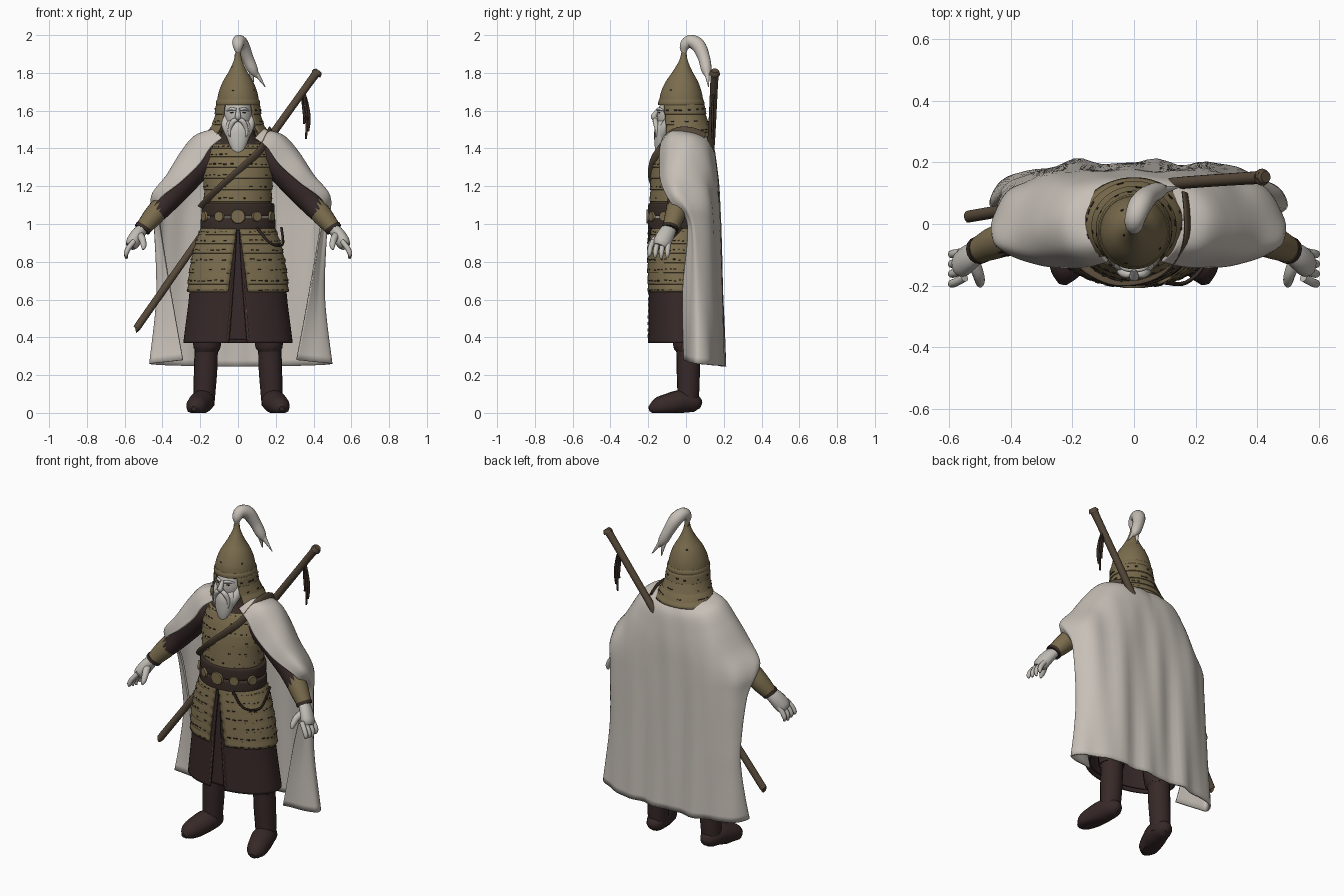
import bpy, bmesh, math, random
from mathutils import Vector

random.seed(4)
cube = bpy.data.objects.get("Cube")
if cube:
    bpy.data.objects.remove(cube, do_unlink=True)


def material(name, *color):
    mat = bpy.data.materials.new(name)
    mat.diffuse_color = (*color, 1)
    mat.use_nodes = True
    shader = mat.node_tree.nodes["Principled BSDF"]
    shader.inputs["Base Color"].default_value = (*color, 1)
    shader.inputs["Roughness"].default_value = 0.8
    return mat


cloth = material("pale cloth", .57, .525, .475)
skin = material("pale skin", .52, .50, .46)
hair = material("white hair", .56, .54, .50)
bronze = material("olive bronze", .195, .15, .075)
robe = material("dark robe", .038, .022, .021)
leather = material("dark leather", .04, .026, .02)
wood = material("brown wood", .095, .067, .042)


def at(keys, t):
    """Smooth curve through tuples of any length, t from 0 to 1."""
    last = len(keys) - 1
    i = min(int(t * last), last - 1)
    f = t * last - i
    a, b, c, d = (keys[max(0, min(last, i + k))] for k in (-1, 0, 1, 2))
    return [q + f / 2 * (r - p + f * (2*p - 5*q + 4*r - s + f * (3*(q - r) + s - p)))
            for p, q, r, s in zip(a, b, c, d)]


def finish(name, bm, mat, thick=0):
    bmesh.ops.recalc_face_normals(bm, faces=bm.faces)
    mesh = bpy.data.meshes.new(name)
    bm.to_mesh(mesh)
    bm.free()
    mesh.materials.append(mat)
    mesh.shade_smooth()
    mesh.set_sharp_from_angle(angle=math.radians(45))
    obj = bpy.data.objects.new(name, mesh)
    bpy.context.collection.objects.link(obj)
    if thick:
        mod = obj.modifiers.new("thickness", 'SOLIDIFY')
        mod.thickness, mod.offset = thick, 0


def grid(name, rows, mat, closed=True, caps=True, thick=0):
    bm = bmesh.new()
    verts = [[bm.verts.new(p) for p in row] for row in rows]
    n = len(rows[0])
    for top, low in zip(verts, verts[1:]):
        for i in range(n if closed else n - 1):
            j = (i + 1) % n
            bm.faces.new((top[i], top[j], low[j], low[i]))
    if caps:
        bm.faces.new(verts[0])
        bm.faces.new(verts[-1])
    finish(name, bm, mat, thick)


def tube(name, keys, mat, flat=1, sides=14, steps=5):
    """Sweep a round or flattened section along (x, y, z, radius) keys."""
    count = steps * (len(keys) - 1)
    path = [at(keys, i / count) for i in range(count + 1)]
    pts = [Vector(p[:3]) for p in path]
    normal, rows = Vector((1, .01, .02)), []
    for i, p in enumerate(pts):
        t = (pts[min(i + 1, count)] - pts[max(i - 1, 0)]).normalized()
        normal = (normal - t * normal.dot(t)).normalized()
        side, r = t.cross(normal), max(path[i][3], .001)
        ring = []
        for k in range(sides):
            a = math.tau * k / sides
            q = p + normal * r * math.cos(a) + side * r * flat * math.sin(a)
            ring.append((q.x, q.y, max(q.z, 0)))
        rows.append(ring)
    grid(name, rows, mat)


def around(key, a, grow=0):
    z, rx, ry, cy = key
    return ((rx + grow) * math.sin(a), cy - (ry + grow) * math.cos(a), z)


def shell(name, keys, mat, gap=(0, 0), rows=0, thick=0, seg=56, caps=False):
    """Elliptic shell from (z, rx, ry, cy) keys; gap opens the front; rows overlap."""
    if rows:
        levels = [((r + f) / rows, .005 * f) for r in range(rows) for f in (0, .5, .96)]
    else:
        levels = [(i / 24, 0) for i in range(25)]
    closed = not any(gap)
    rings = []
    for t, grow in levels:
        g = gap[0] + (gap[1] - gap[0]) * t
        n = seg if closed else seg + 1
        rings.append([around(at(keys, t), g + (math.tau - 2*g) * i / seg, grow) for i in range(n)])
    grid(name, rings, mat, closed, caps, thick)


def lacing(name, keys, rows, count, gap, lift, chance):
    """Small irregular dark stitches laid on the overlapping rows."""
    bm = bmesh.new()
    for r in range(rows):
        for k in range(count):
            if random.random() > chance:
                continue
            a = gap + (math.tau - 2*gap) * (k + random.uniform(.4, .6)) / count
            w, h = random.uniform(.2, .6) * math.pi / count, .05 / rows
            t = (r + random.uniform(.62, .74)) / rows
            quad = [around(at(keys, t + v * h), a + u * w, lift) for u, v in
                    ((-1, -1), (1, -1), (1, 1), (-1, 1))]
            bm.faces.new([bm.verts.new(p) for p in quad])
    finish(name, bm, leather, .002)


def ball(name, centre, size, mat):
    bm = bmesh.new()
    bmesh.ops.create_uvsphere(bm, u_segments=24, v_segments=16, radius=1)
    for v in bm.verts:
        v.co = Vector(centre) + Vector(a * b for a, b in zip(v.co, size))
    finish(name, bm, mat)


# Torso armour, collar and belt
chest = [(1.45, .10, .08, -.03), (1.40, .155, .115, -.035), (1.30, .185, .14, -.04),
         (1.18, .178, .143, -.045), (1.07, .175, .145, -.045)]
shell("chest_armour", chest, bronze, rows=8, caps=True)
lacing("chest_lacing", chest, 8, 34, .1, .006, .75)
shell("collar", [(1.50, .085, .08, -.03), (1.46, .10, .09, -.03), (1.42, .14, .112, -.03)],
      leather, caps=True)
for z, size in ((1.075, .193), (1.00, .197)):
    shell("belt_band", [(z + .035, size - .01, .148, -.045), (z + .025, size, .155, -.045),
                        (z - .025, size, .155, -.045), (z - .035, size - .01, .148, -.045)],
          leather, caps=True)
for a in (-1.1, -.52, 0, .52, 1.1):
    x, y, z = around((1.04, .195, .15, -.045), a)
    r = .04 if a == 0 else .028
    tube("belt_plate", [(x, y, z, r), (x*1.06, y - .013*math.cos(a), z, r*.9)], bronze, sides=20, steps=1)
tube("belt_cord", [(.10, -.19, .98, .007), (.17, -.19, .90, .007), (.235, -.12, .89, .007),
                   (.23, -.02, .98, .007)], leather, sides=8)

# Armour skirt and robe beneath, both split in front
skirt = [(.98, .19, .148, -.045), (.88, .225, .153, -.045), (.76, .25, .156, -.043),
         (.64, .262, .158, -.04)]
shell("armour_skirt", skirt, bronze, gap=(.03, .2), rows=7, thick=.01)
lacing("skirt_lacing", skirt, 7, 40, .24, .0105, .75)
coat = [(.98, .165, .135, -.04), (.75, .235, .148, -.042), (.55, .262, .158, -.036),
        (.37, .285, .168, -.03)]
shell("robe_skirt", coat, robe, gap=(.03, .17), thick=.01)
shell("inner_robe", [(z + .015, rx - .018, ry - .018, cy) for z, rx, ry, cy in coat], robe, thick=.006)
for s in (-1, 1):
    for k in range(9):
        x, y, z = around(at(coat, .45 + k * .055), s * (.12 + .0085 * k), .006)
        tube("robe_trim", [(x, y, z, .005), (x, y, z - .016, .005)], bronze, sides=6, steps=1)

# Limbs and face details, mirrored
for s, side in ((1, "left"), (-1, "right")):
    def limb(part, keys, mat, flat=1, sides=14):
        tube(side + "_" + part, [(s * x, y, z, r) for x, y, z, r in keys], mat, flat, sides)

    limb("sleeve", [(.10, -.035, 1.36, .068), (.20, -.035, 1.315, .077), (.30, -.033, 1.21, .071),
                    (.37, -.035, 1.13, .064), (.43, -.055, 1.06, .054)], robe)
    limb("bracer", [(.40, -.043, 1.10, .056), (.45, -.06, 1.04, .054), (.505, -.085, .975, .042)], bronze)
    limb("cuff", [(.498, -.083, .985, .046), (.508, -.087, .97, .045)], leather)
    limb("palm", [(.50, -.083, .98, .028), (.53, -.105, .945, .035), (.558, -.128, .90, .036),
                  (.570, -.137, .88, .025)], skin, 1.3)
    for k in range(4):
        y = -.090 - .028 * k
        limb("finger", [(.55, y, .91, .014), (.578, y - .006 - .003*k, .875, .014),
                        (.592, y - .008 - .004*k, .845, .013),
                        (.590, y - .010 - .004*k, .815 + .007*abs(k - 1), .006)], skin, sides=10)
    limb("thumb", [(.525, -.115, .945, .022), (.507, -.16, .92, .019), (.500, -.19, .885, .015),
                   (.503, -.20, .865, .006)], skin, sides=10)
    limb("boot_leg", [(.155, 0, .50, .08), (.165, .005, .36, .074), (.168, .01, .34, .063),
                      (.172, .012, .22, .062), (.178, .012, .10, .058), (.18, .008, .04, .055)], robe)
    limb("boot_foot", [(.172, .078, .04, .02), (.177, .05, .05, .048), (.188, -.02, .06, .064),
                       (.208, -.09, .045, .062), (.224, -.155, .03, .05), (.232, -.195, .022, .014)],
         robe, .95)
    limb("boot_top", [(.168, .008, .36, .068), (.17, .008, .335, .066)], leather)
    limb("brow", [(.010, -.150, 1.605, .007), (.034, -.142, 1.610, .008), (.058, -.118, 1.60, .004)], hair)
    limb("moustache", [(.004, -.163, 1.553, .011), (.028, -.162, 1.54, .014), (.045, -.155, 1.50, .010),
                       (.044, -.160, 1.46, .003)], hair)
    limb("side_whisker", [(.068, -.08, 1.59, .012), (.064, -.095, 1.54, .026), (.048, -.12, 1.49, .026),
                          (.022, -.14, 1.42, .012)], hair)
    ball(side + "_eye", (s * .030, -.140, 1.590), (.012, .007, .004), leather)

# Head and beard
ball("head", (0, -.055, 1.57), (.080, .098, .115), skin)
tube("nose", [(0, -.145, 1.61, .009), (0, -.162, 1.585, .013), (0, -.170, 1.566, .016),
              (0, -.150, 1.556, .010)], skin)
tube("beard", [(0, -.10, 1.545, .058), (0, -.122, 1.51, .070), (0, -.133, 1.46, .060),
               (0, -.143, 1.40, .036), (0, -.148, 1.345, .003)], hair, .6, 20)

# Helmet with rim, neck guard and plume
helmet = [(1.93, .008, .008, -.01), (1.87, .018, .018, -.013), (1.81, .044, .047, -.018),
          (1.75, .079, .084, -.022), (1.69, .101, .107, -.025), (1.63, .110, .115, -.025)]
shell("helmet", helmet, bronze, thick=.006)
lacing("helmet_marks", helmet, 5, 16, .1, .0045, .15)
shell("helmet_rim", [(1.658, .109, .114, -.025), (1.645, .114, .119, -.025),
                     (1.631, .114, .119, -.025)], bronze, thick=.006)
guard = [(1.645, .108, .113, -.025), (1.56, .118, .118, -.015), (1.50, .143, .128, -.003),
         (1.452, .174, .142, 0)]
shell("neck_guard", guard, bronze, gap=(.68, .75), rows=4, thick=.012)
lacing("guard_lacing", guard, 4, 24, .8, .0115, .35)
tube("plume", [(0, -.01, 1.90, .010), (0, -.008, 1.94, .027), (.004, .02, 1.967, .034),
               (.022, .065, 1.945, .038), (.05, .095, 1.88, .032), (.08, .108, 1.815, .027),
               (.11, .115, 1.77, .004)], cloth)
for dx, dz in ((.03, -.05), (0, -.015), (-.035, -.045)):
    tube("plume_strand", [(.05, .09, 1.88, .015), (.08 + dx*.3, .108, 1.82 + dz*.2, .015),
                          (.115 + dx, .12, 1.775 + dz, .002)], cloth, sides=8)

# Staff with hanging cord, and the chest strap
tube("staff", [(-.524, .026, .465, .017), (-.515, .028, .48, .020), (-.2, .082, .93, .019),
               (.10, .128, 1.36, .020), (.39, .150, 1.765, .021), (.415, .152, 1.795, .028),
               (.428, .153, 1.812, .019)], wood)
for dx, z in ((0, 1.45), (.012, 1.49), (-.012, 1.53)):
    tube("staff_cord", [(.345, .146, 1.705, .007), (.355 + dx, .142, 1.64, .006),
                        (.365 + dx, .14, 1.56, .008), (.36 + dx, .14, z, .005)], leather, sides=8)
tube("chest_strap", [(-.195, -.09, 1.09, .022), (-.14, -.148, 1.15, .022), (-.05, -.187, 1.235, .022),
                     (.05, -.178, 1.325, .022), (.12, -.138, 1.395, .022), (.168, -.06, 1.485, .022),
                     (.172, .03, 1.492, .022), (.165, .10, 1.465, .02)], wood, .35)

# Cloak: front edge (x, y, z), side (x, y, z), back (y, z) from collar to hem
cloak = [(.09, -.12, 1.455, .14, .03, 1.485, .112, 1.455),
         (.155, -.135, 1.405, .24, .02, 1.462, .14, 1.40),
         (.215, -.138, 1.32, .32, 0, 1.375, .155, 1.31),
         (.325, -.13, 1.22, .397, 0, 1.25, .165, 1.21),
         (.452, -.08, 1.117, .478, .01, 1.118, .17, 1.08),
         (.44, .01, 1.0, .465, .045, .97, .175, .93),
         (.38, -.015, .65, .455, .06, .62, .185, .6),
         (.31, -.01, .28, .495, .05, .26, .195, .245)]


def cloak_half(t, s):
    fx, fy, fz, sx, sy, sz, by, bz = at(cloak, t)
    if s < 0:  # the right flap hangs behind the staff
        push = .075 * max(0, 1 - abs(t - .85) * 5)
        fy, sy = fy + push, sy + push * .5
    bulge = .04 * min(1, max(0, (.7 - t) * 7))
    path = [(fx, fy, fz),
            ((fx + sx) / 2 + .5*bulge, (fy + sy) / 2 - .5*bulge, (fz + sz) / 2 + .7*bulge),
            (sx, sy, sz),
            (sx * .84, .7 * by + .3 * sy, .5 * sz + .5 * bz),
            (sx * .42, by, .15 * sz + .85 * bz), (0, by, bz)]
    points = []
    for i in range(36):
        u = i / 35
        x, y, z = at(path, u)
        x *= s if s > 0 else .94 * s
        wave = math.sin(x * 27 + 2 * math.sin(t * 3)) + .5 * math.sin(x * 47 + t * 4)
        y += .009 * t * min(1, 2 * u) * wave
        points.append((x, y, z))
    return points


sheet = [cloak_half(j / 48, 1) + cloak_half(j / 48, -1)[-2::-1] for j in range(49)]
grid("cloak", sheet, cloth, closed=False, caps=False, thick=.01)
